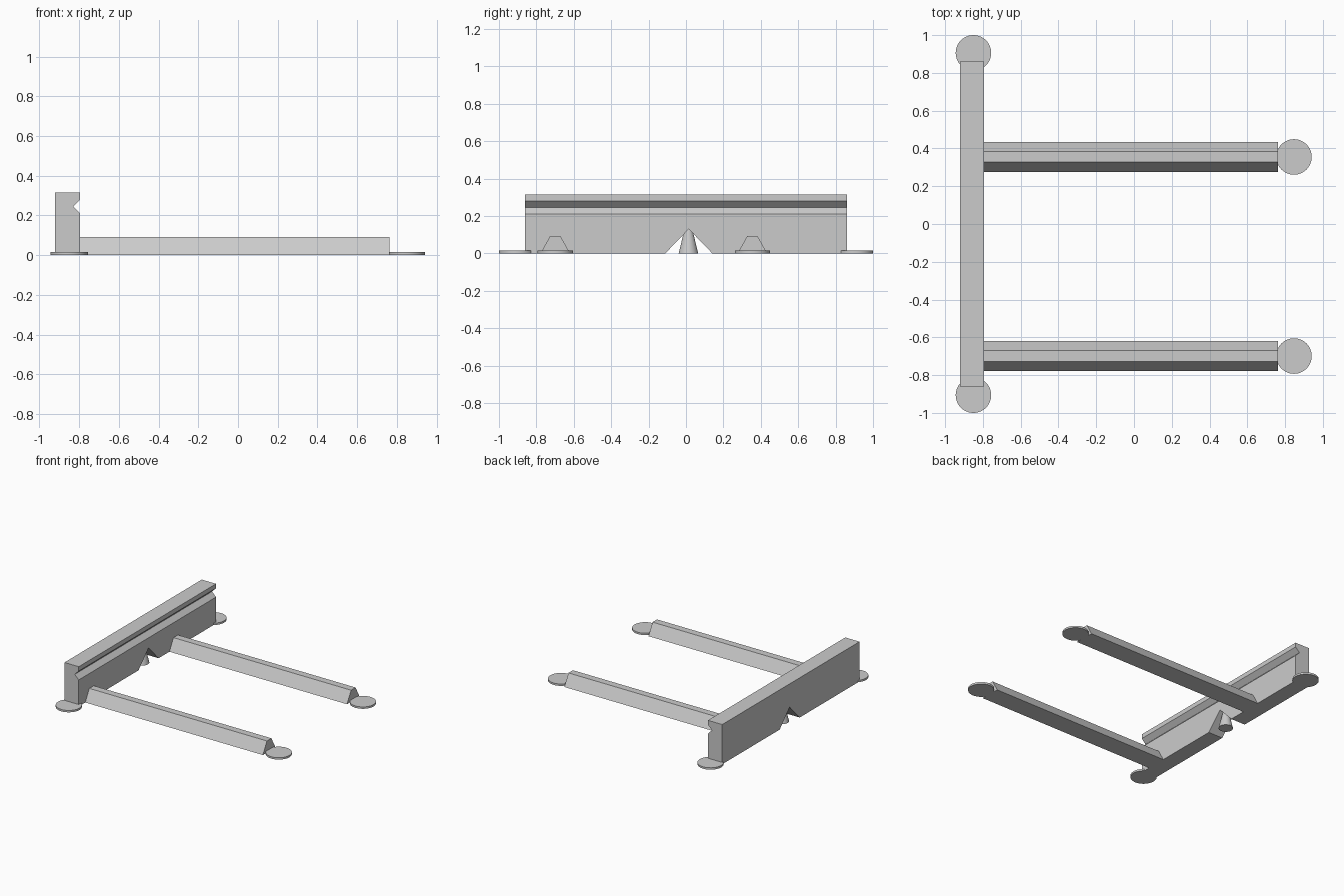
import bpy
import bmesh
import math

if "Cube" in bpy.data.objects:
    bpy.data.objects.remove(bpy.data.objects["Cube"], do_unlink=True)

grey = bpy.data.materials.new("plain grey")
grey.use_nodes = True
colour = (0.6, 0.6, 0.6, 1)
grey.diffuse_color = colour
grey.node_tree.nodes["Principled BSDF"].inputs["Base Color"].default_value = colour


def prism(name, profile, axis, start, end):
    """Extrude a (horizontal, z) profile along the x or y axis."""
    def place(h, z, along):
        return (along, h, z) if axis == "x" else (h, along, z)
    bm = bmesh.new()
    face = bm.faces.new([bm.verts.new(place(h, z, start)) for h, z in profile])
    moved = bmesh.ops.extrude_face_region(bm, geom=[face])["geom"]
    verts = [v for v in moved if isinstance(v, bmesh.types.BMVert)]
    bmesh.ops.translate(bm, verts=verts, vec=place(0, 0, end - start))
    bmesh.ops.recalc_face_normals(bm, faces=bm.faces[:])
    mesh = bpy.data.meshes.new(name)
    bm.to_mesh(mesh)
    bm.free()
    mesh.materials.append(grey)
    obj = bpy.data.objects.new(name, mesh)
    bpy.context.collection.objects.link(obj)
    return obj


def round_part(name, x, y, r_low, r_top, height):
    bpy.ops.mesh.primitive_cone_add(vertices=48, radius1=r_low, radius2=r_top,
                                    depth=height, location=(x, y, height / 2))
    obj = bpy.context.object
    obj.name = name
    obj.data.materials.append(grey)
    bpy.ops.object.shade_smooth_by_angle(angle=math.radians(30))


# Upright rail with a V groove along its inner face
BACK, INNER = -0.92, -0.795
rail = prism("grooved_rail",
             [(BACK, 0), (INNER, 0), (INNER, 0.21), (-0.83, 0.245),
              (INNER, 0.28), (INNER, 0.315), (BACK, 0.315)],
             "y", -0.86, 0.86)

# Triangular opening through the bottom of the rail
cutter = prism("opening_cutter", [(-0.13, -0.02), (0.16, -0.02), (0.015, 0.13)],
               "x", -1, -0.7)
cutter.hide_render = True
cut = rail.modifiers.new("opening", "BOOLEAN")
cut.operation = "DIFFERENCE"
cut.solver = "EXACT"
cut.object = cutter
bpy.context.view_layer.objects.active = rail
bpy.ops.object.modifier_apply(modifier=cut.name)
bpy.data.objects.remove(cutter, do_unlink=True)

# Tapered peg inside the opening
round_part("peg", -0.85, 0.013, 0.052, 0.016, 0.15)

# Arms of trapezoid section, each ending in a round pad
for side, y in (("front", -0.699), ("back", 0.355)):
    prism(side + "_arm",
          [(y - 0.079, 0), (y + 0.079, 0), (y + 0.028, 0.092), (y - 0.028, 0.092)],
          "x", INNER, 0.763)
    round_part(side + "_arm_pad", 0.847, y, 0.094, 0.094, 0.015)

# Round pads under the rail ends
for side, y in (("front", -0.906), ("back", 0.906)):
    round_part(side + "_rail_pad", -0.85, y, 0.094, 0.094, 0.015)
